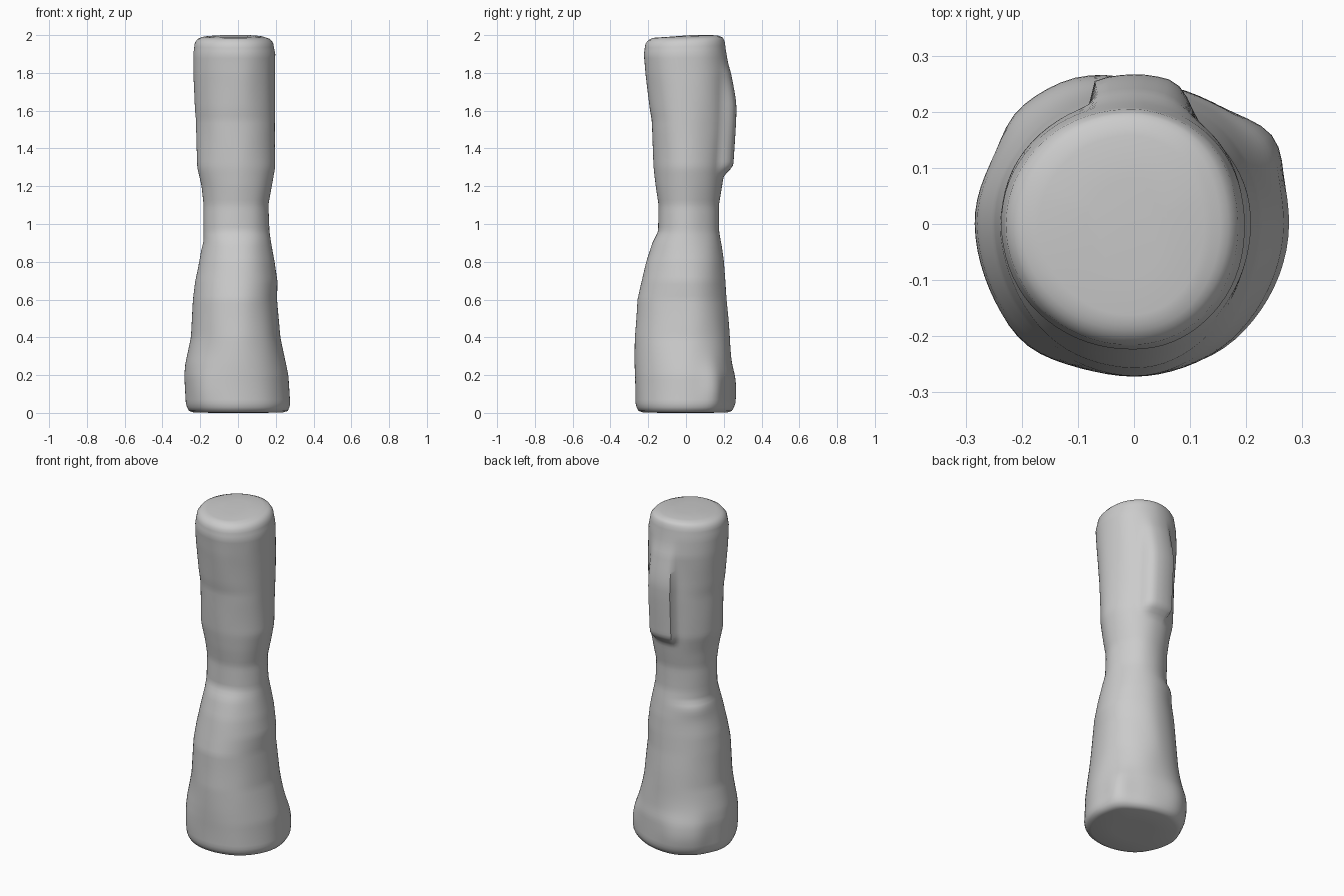
import bpy, bmesh, math
from mathutils import noise, Vector

if "Cube" in bpy.data.objects:
    bpy.data.objects.remove(bpy.data.objects["Cube"])

# Silhouette stations: height, left, right, front, back extents
STATIONS = [
    (0.01, .258, .265, .252, .235), (0.04, .274, .279, .268, .250),
    (0.20, .283, .267, .272, .250), (0.26, .278, .255, .272, .242),
    (0.40, .250, .225, .270, .232), (0.60, .236, .206, .255, .214),
    (0.70, .225, .208, .232, .208), (0.80, .206, .195, .210, .200),
    (0.90, .185, .175, .180, .186), (0.96, .183, .164, .150, .176),
    (1.10, .183, .159, .146, .174), (1.20, .195, .178, .160, .190),
    (1.30, .217, .196, .170, .205), (1.55, .222, .197, .180, .220),
    (1.61, .228, .197, .190, .222), (1.80, .237, .197, .215, .226),
    (1.90, .238, .199, .225, .215), (1.96, .230, .187, .216, .205),
    (1.98, .215, .170, .200, .195), (1.99, .190, .140, .180, .175),
]
SIDES, ROWS = 72, 96


def extents(z):
    for a, b in zip(STATIONS, STATIONS[1:]):
        if z <= b[0]:
            t = max(0, (z - a[0]) / (b[0] - a[0]))
            return [p + (q - p) * t for p, q in zip(a[1:], b[1:])]
    return STATIONS[-1][1:]


def step(lo, hi, v):
    t = min(1, max(0, (v - lo) / (hi - lo)))
    return t * t * (3 - 2 * t)


def bump(v, centre, width):
    return math.exp(-((v - centre) / width) ** 2)


def relief(deg, z):
    # raised back slab with its ledge, lower ridge and lumps around the foot
    r = .045 * step(1.24, 1.32, z) * (1 - step(1.6, 1.92, z)) * step(52, 75, deg) * (1 - step(104, 112, deg))
    r += .014 * step(.90, .87, z) * 0 if z > .9 else .012 * bump(z, .86, .05) * bump(deg, 140, 32)
    r += .026 * bump(z, .12, .13) * (bump(deg, 34, 14) + bump(deg, 112, 20) + bump(deg, 135, 14) * .6)
    r += .012 * bump(z, .1, .15) * bump(deg, 228, 16)
    return r


def point(deg, z):
    left, right, front, back = extents(z)
    a = math.radians(deg)
    c, s = math.cos(a), math.sin(a)
    p = Vector((c * (right if c > 0 else left), s * (back if s > 0 else front), z))
    grain = .004 * noise.noise(Vector((c * 1.6, s * 1.6, z * 4)))
    p += Vector((c, s, 0)) * (relief(deg, z) + grain)
    # top tilts up to the back
    p.z += step(1.85, 1.98, z) * p.y * .035
    return p


# Sculpted column body
bm = bmesh.new()
heights = [.01 + 1.95 * i / ROWS for i in range(ROWS + 1)] + [1.97, 1.98, 1.985, 1.99]
rings = [[bm.verts.new(point(360 * j / SIDES, z)) for j in range(SIDES)] for z in heights]
for lo, hi in zip(rings, rings[1:]):
    for j in range(SIDES):
        k = (j + 1) % SIDES
        bm.faces.new((lo[j], lo[k], hi[k], hi[j]))

# Domed top and flat underside
for ring, up in ((rings[-1], True), (rings[0], False)):
    for f, dz in ((.9, .003 if up else -.008), (.5, .005 if up else -.01)):
        inner = [bm.verts.new((v.co.x * f, v.co.y * f, (v.co.z + dz))) for v in ring]
        for j in range(SIDES):
            k = (j + 1) % SIDES
            bm.faces.new((ring[j], ring[k], inner[k], inner[j]))
        ring = inner
    bm.faces.new(ring)
for v in bm.verts:
    v.co.z = min(2, max(0, v.co.z))
bmesh.ops.recalc_face_normals(bm, faces=bm.faces)

mesh = bpy.data.meshes.new("stone_column")
bm.to_mesh(mesh)
bm.free()
column = bpy.data.objects.new("stone_column", mesh)
bpy.context.collection.objects.link(column)
bpy.context.view_layer.objects.active = column
column.select_set(True)
bpy.ops.object.shade_smooth_by_angle(angle=math.radians(50))
